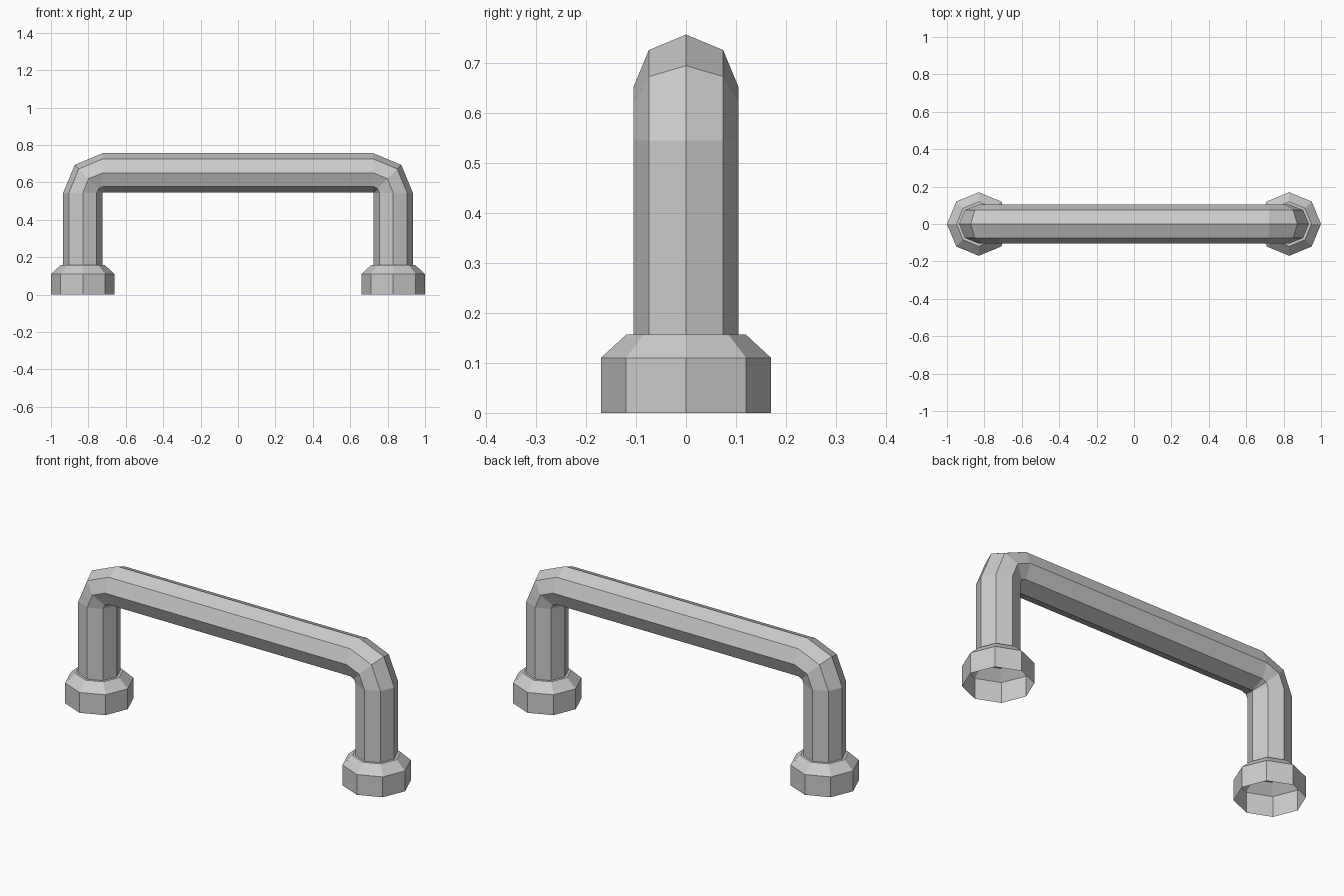
import bpy, bmesh
from math import sin, cos, pi
from mathutils import Vector

if "Cube" in bpy.data.objects:
    bpy.data.objects.remove(bpy.data.objects["Cube"])

SIDES = 8
LEG_X = 0.83


def skin(name, rings):
    """Bridge a list of equal-length vertex rings into an open flat-shaded shell."""
    bm = bmesh.new()
    loops = [[bm.verts.new(p) for p in ring] for ring in rings]
    for a, b in zip(loops, loops[1:]):
        for i in range(SIDES):
            j = (i + 1) % SIDES
            bm.faces.new((a[i], a[j], b[j], b[i]))
    bmesh.ops.recalc_face_normals(bm, faces=bm.faces)
    mesh = bpy.data.meshes.new(name)
    bm.to_mesh(mesh)
    bm.free()
    obj = bpy.data.objects.new(name, mesh)
    bpy.context.collection.objects.link(obj)
    return obj


def ring(centre, side, radius):
    """Octagon spanned by the in-plane direction 'side' and the y axis."""
    return [centre + radius * (cos(2 * pi * i / SIDES) * side
                               + sin(2 * pi * i / SIDES) * Vector((0, 1, 0)))
            for i in range(SIDES)]


# Handle: octagonal tube swept up one leg, round both bends and down the other
TUBE_R, BEND_R = 0.105, 0.107
PIVOT_X, PIVOT_Z = LEG_X - BEND_R, 0.544
rings = [ring(Vector((LEG_X, 0, 0.157)), Vector((1, 0, 0)), TUBE_R)]
for sx, angles in ((1, (0, 45, 90)), (-1, (90, 135, 180))):
    for deg in angles:
        out = Vector((cos(deg * pi / 180), 0, sin(deg * pi / 180)))
        rings.append(ring(Vector((sx * PIVOT_X, 0, PIVOT_Z)) + BEND_R * out, out, TUBE_R))
rings.append(ring(Vector((-LEG_X, 0, 0.157)), Vector((-1, 0, 0)), TUBE_R))
skin("handle_bar", rings)

# Feet: bevelled octagonal collars, hollow underneath
profile = [(0.17, 0), (0.17, 0.11), (0.119, 0.157), (TUBE_R, 0.157)]
for side, x in (("left", -LEG_X), ("right", LEG_X)):
    skin(f"{side}_foot", [ring(Vector((x, 0, z)), Vector((1, 0, 0)), r) for r, z in profile])
